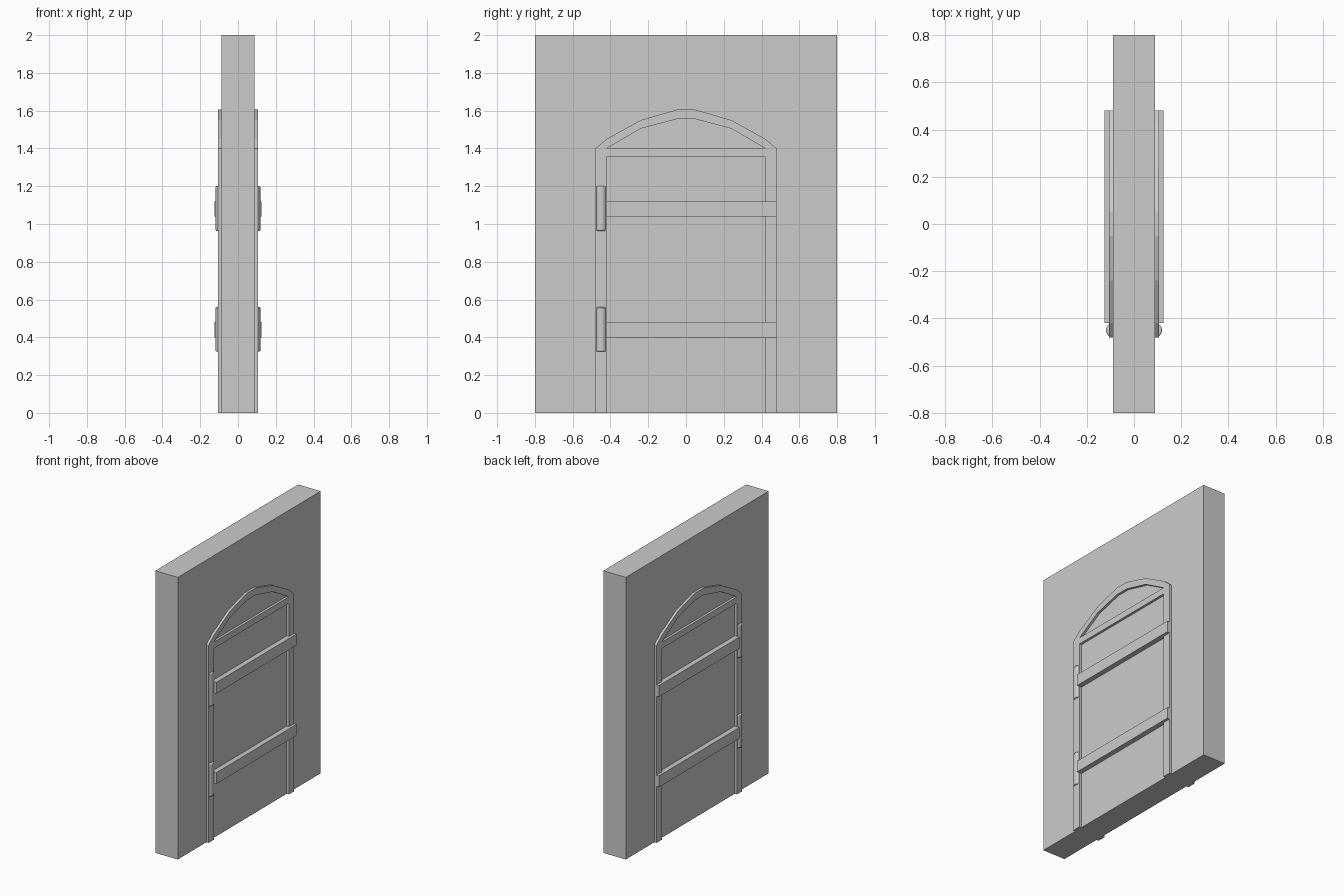
import bpy, bmesh, math

if "Cube" in bpy.data.objects:
    bpy.data.objects.remove(bpy.data.objects["Cube"])


def prism(name, profile, x0, x1, mirrored=True):
    """Extrude a (y, z) outline from x0 to x1, optionally mirrored across x."""
    bm = bmesh.new()
    face = bm.faces.new([bm.verts.new((x0, y, z)) for y, z in profile])
    ext = bmesh.ops.extrude_face_region(bm, geom=[face])
    for v in ext["geom"]:
        if isinstance(v, bmesh.types.BMVert):
            v.co.x = x1
    bmesh.ops.recalc_face_normals(bm, faces=bm.faces)
    me = bpy.data.meshes.new(name)
    bm.to_mesh(me)
    bm.free()
    ob = bpy.data.objects.new(name, me)
    bpy.context.collection.objects.link(ob)
    if mirrored:
        ob.modifiers.new("Mirror", 'MIRROR').use_axis[0] = True
    return ob


def rect(y0, y1, z0, z1):
    return [(y0, z0), (y1, z0), (y1, z1), (y0, z1)]


WALL, FRAME, STRAP = 0.088, 0.105, 0.124

# Wall slab
prism("wall", rect(-0.8, 0.8, 0, 2), -WALL, WALL, mirrored=False)

# Arched door frame on both faces
outer = [(0.48, 0), (0.48, 1.40), (0.42, 1.45), (0.24, 1.55), (0.05, 1.605)]
inner = [(0.42, 0), (0.42, 1.40), (0.24, 1.505), (0.05, 1.555)]
flip = lambda pts: [(-y, z) for y, z in reversed(pts)]
outline = outer + flip(outer) + [(-y, z) for y, z in inner] + inner[::-1]
prism("door_frame", outline, WALL - 0.01, FRAME)

# Crossbar under the arch
prism("lintel", rect(-0.42, 0.42, 1.355, 1.40), WALL - 0.01, FRAME)

for label, z in (("lower", 0.44), ("upper", 1.08)):
    # Strap across the door
    prism(label + "_strap", rect(-0.42, 0.48, z - 0.04, z + 0.04), WALL - 0.01, STRAP)
    # Hinge barrels
    for side, s in (("right", 1), ("left", -1)):
        bpy.ops.mesh.primitive_cylinder_add(vertices=16, radius=0.03, depth=0.236,
                                            location=(s * 0.089, -0.45, z + 0.002))
        ob = bpy.context.object
        ob.name = f"{label}_hinge_{side}"
        bev = ob.modifiers.new("Bevel", 'BEVEL')
        bev.width = 0.006
        bev.segments = 2
        bev.limit_method = 'ANGLE'
        bev.angle_limit = math.radians(40)
        bpy.ops.object.shade_smooth_by_angle(angle=math.radians(40))
